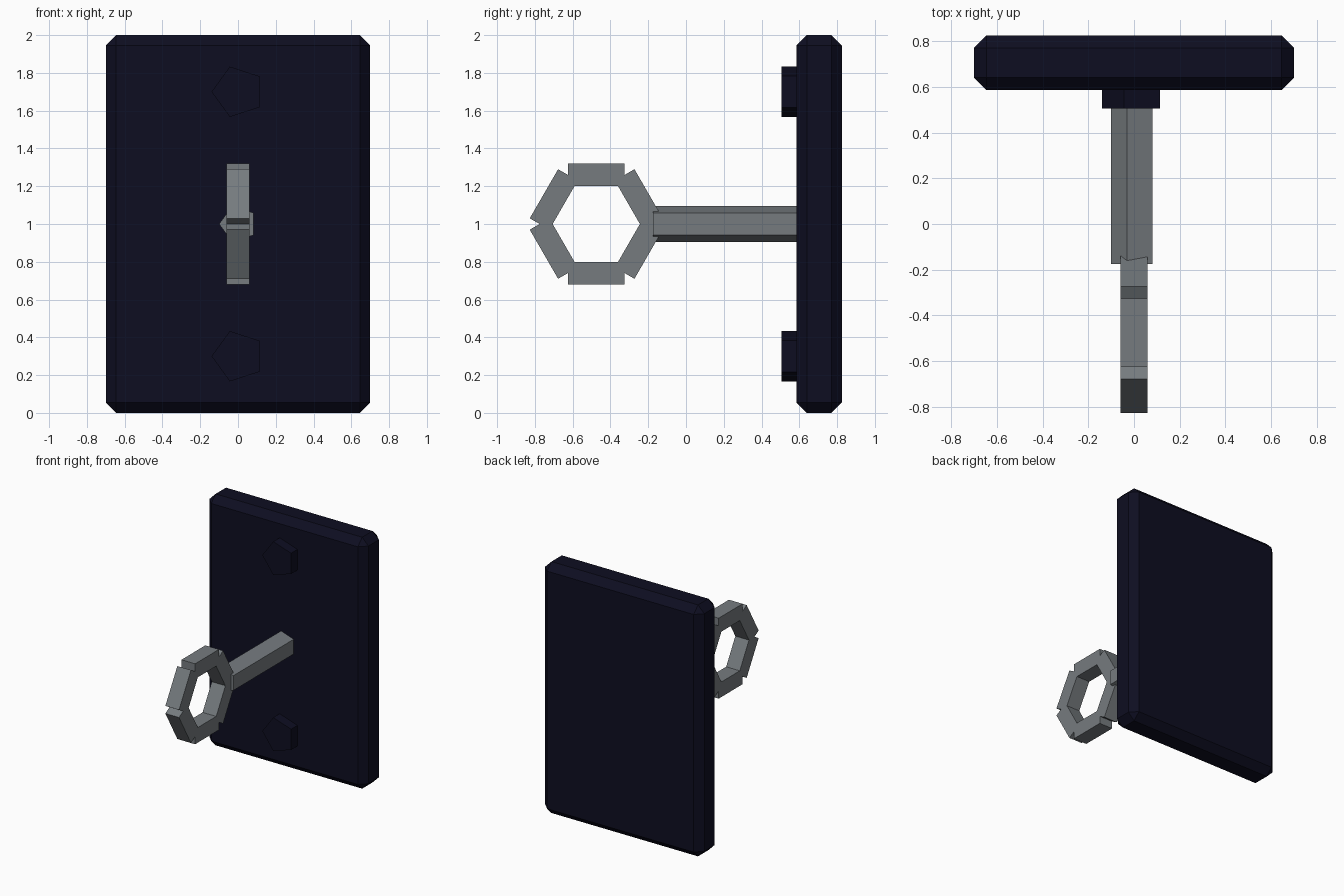
import bpy, bmesh, math
from mathutils import Matrix, Vector

if "Cube" in bpy.data.objects:
    bpy.data.objects.remove(bpy.data.objects["Cube"])


def material(name, rgb):
    m = bpy.data.materials.new(name)
    m.diffuse_color = (*rgb, 1)
    m.use_nodes = True
    m.node_tree.nodes["Principled BSDF"].inputs["Base Color"].default_value = m.diffuse_color
    return m


navy = material("dark_navy", (0.0042, 0.0042, 0.0150))
steel = material("steel_grey", (0.180, 0.198, 0.212))


def finish(name, bm, mat):
    bmesh.ops.recalc_face_normals(bm, faces=bm.faces)
    mesh = bpy.data.meshes.new(name)
    bm.to_mesh(mesh)
    bm.free()
    mesh.materials.append(mat)
    obj = bpy.data.objects.new(name, mesh)
    bpy.context.collection.objects.link(obj)
    return obj


def box(bm, size, matrix):
    bmesh.ops.create_cube(bm, size=1, matrix=matrix @ Matrix.Diagonal((*size, 1)))


def pentagon_bar(name, radius, y0, y1, z, mat):
    # Five-sided bar along y with one corner pointing to -x
    bm = bmesh.new()
    angles = [math.pi + i * math.tau / 5 for i in range(5)]
    ring = [bm.verts.new((radius * math.cos(a), y0, z + radius * math.sin(a))) for a in angles]
    cap = bm.faces.new(ring)
    ext = bmesh.ops.extrude_face_region(bm, geom=[cap], use_keep_orig=True)
    moved = [v for v in ext["geom"] if isinstance(v, bmesh.types.BMVert)]
    bmesh.ops.translate(bm, verts=moved, vec=Vector((0, y1 - y0, 0)))
    return finish(name, bm, mat)


# Back plate with chamfered edges
bm = bmesh.new()
box(bm, (1.4, 0.24, 2.0), Matrix.Translation((0, 0.705, 1)))
bmesh.ops.bevel(bm, geom=bm.edges[:], offset=0.055, segments=1, affect='EDGES')
finish("back_plate", bm, navy)

# Bolt heads above and below the rod
for name, z in (("lower_bolt", 0.3), ("upper_bolt", 1.7)):
    pentagon_bar(name, 0.14, 0.505, 0.60, z, navy)

# Rod between plate and ring
pentagon_bar("rod", 0.10, -0.175, 0.60, 1.0, steel)

# Pull ring of six straight blocks
bm = bmesh.new()
for i in range(6):
    place = (Matrix.Translation((0, -0.475, 1)) @ Matrix.Rotation(i * math.tau / 6, 4, 'X')
             @ Matrix.Translation((0, 0, 0.26)))
    box(bm, (0.12, 0.30, 0.12), place)
finish("pull_ring", bm, steel)
